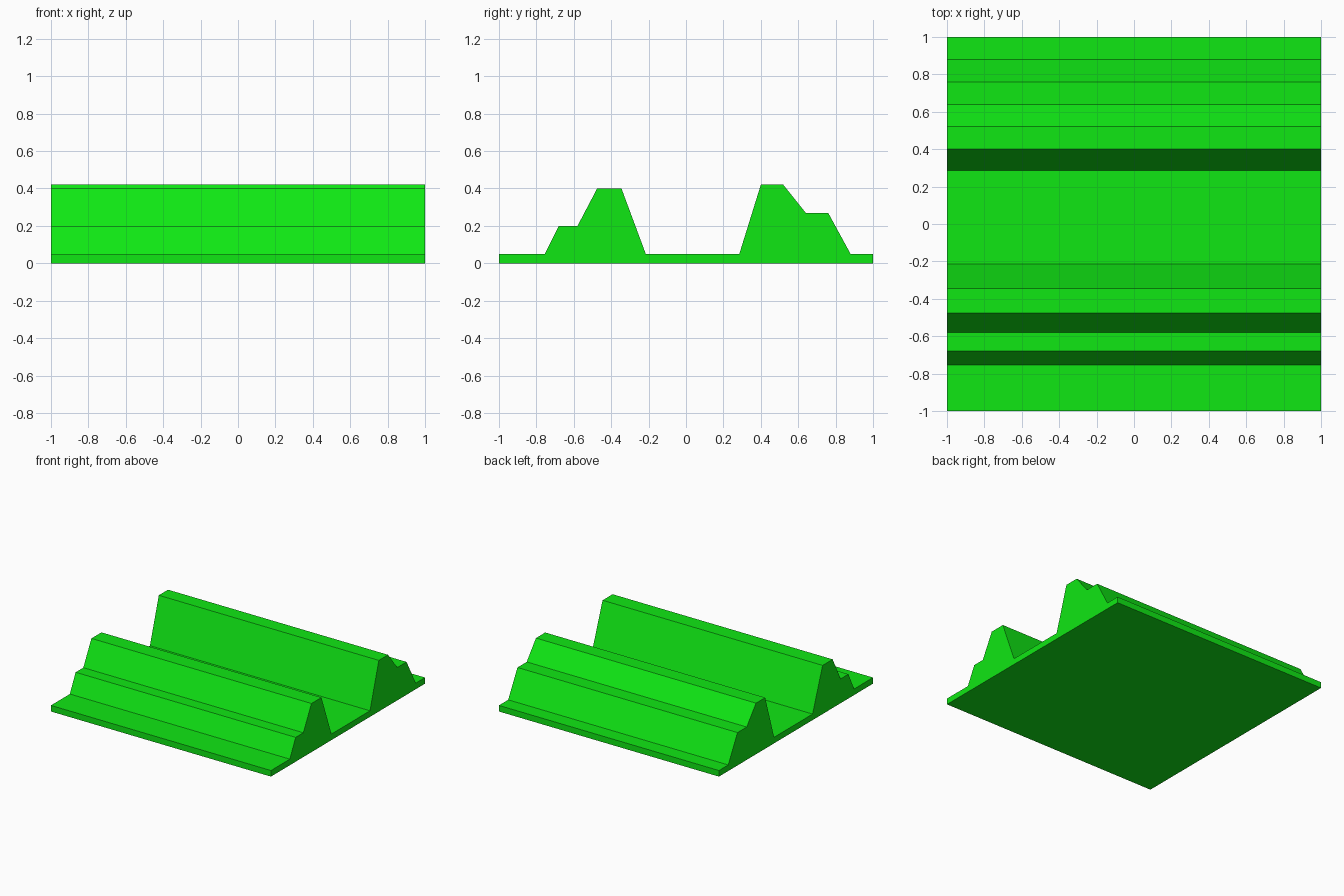
import bpy, bmesh

if "Cube" in bpy.data.objects:
    bpy.data.objects.remove(bpy.data.objects["Cube"])

# Side profile (y, z): flat base strip with two stepped ridges
profile = [
    (-1, 0), (1, 0), (1, 0.05),
    (0.88, 0.05), (0.76, 0.27), (0.64, 0.27), (0.52, 0.42), (0.40, 0.42), (0.285, 0.05),
    (-0.215, 0.05), (-0.345, 0.40), (-0.475, 0.40), (-0.58, 0.20), (-0.68, 0.20), (-0.755, 0.05),
    (-1, 0.05),
]

# Extrude the profile across the full width
bm = bmesh.new()
face = bm.faces.new([bm.verts.new((-1, y, z)) for y, z in profile])
ext = bmesh.ops.extrude_face_region(bm, geom=[face], use_keep_orig=True)
verts = [v for v in ext["geom"] if isinstance(v, bmesh.types.BMVert)]
bmesh.ops.translate(bm, verts=verts, vec=(2, 0, 0))
bmesh.ops.recalc_face_normals(bm, faces=bm.faces)
mesh = bpy.data.meshes.new("ridged_terrain")
bm.to_mesh(mesh)
bm.free()
terrain = bpy.data.objects.new("ridged_terrain", mesh)
bpy.context.collection.objects.link(terrain)

# Bright green
green = bpy.data.materials.new("grass_green")
green.diffuse_color = (0.005, 0.8, 0.007, 1)
green.use_nodes = True
green.node_tree.nodes["Principled BSDF"].inputs["Base Color"].default_value = green.diffuse_color
mesh.materials.append(green)
